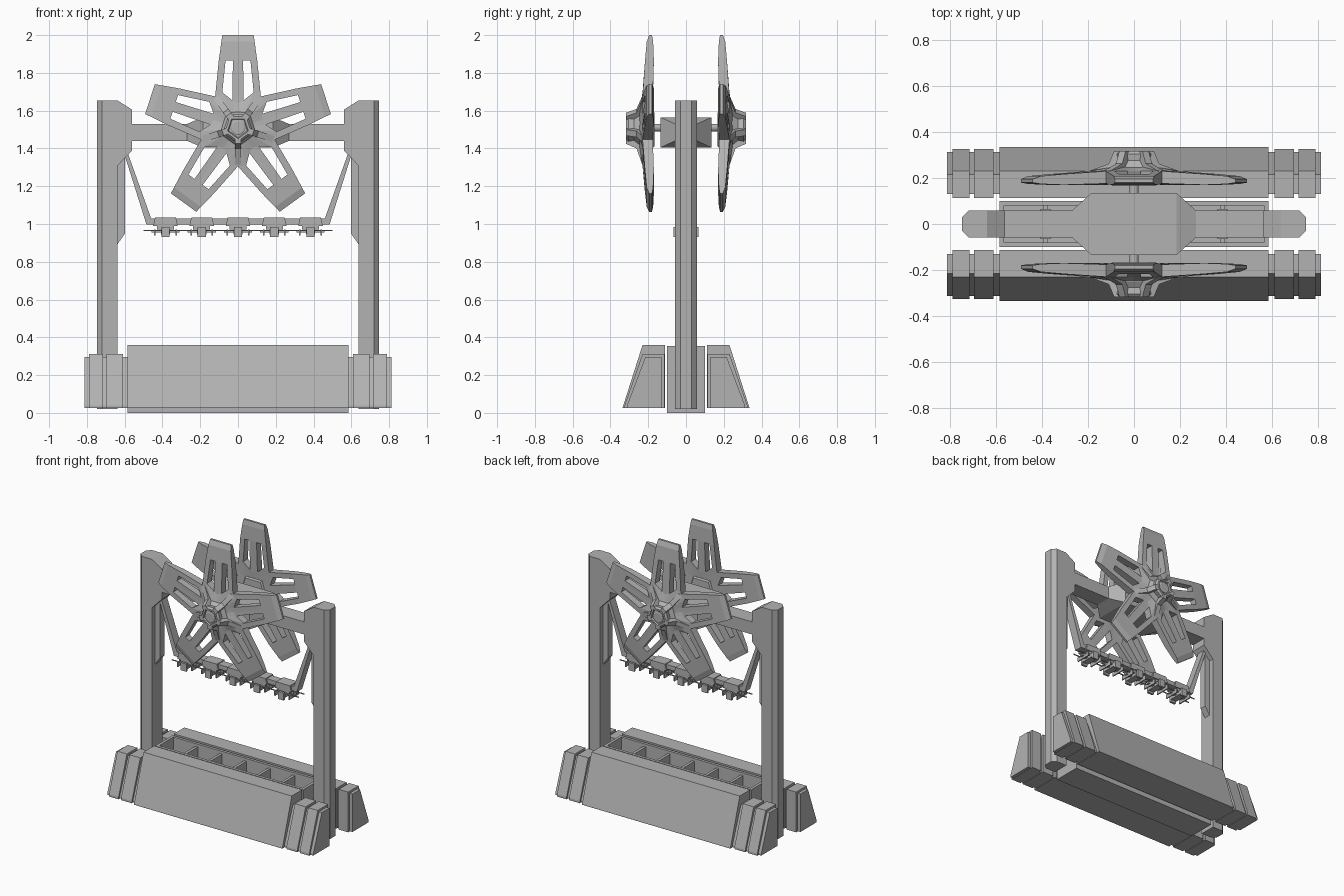
import bpy, bmesh
from math import sin, cos, pi
from mathutils import Matrix, Vector

if "Cube" in bpy.data.objects:
    bpy.data.objects.remove(bpy.data.objects["Cube"])

GREY = bpy.data.materials.new("dark_grey")
GREY.diffuse_color = (.45, .45, .45, 1)
GREY.use_nodes = True
GREY.node_tree.nodes["Principled BSDF"].inputs["Base Color"].default_value = GREY.diffuse_color


def finish(name, bm, mirror=""):
    bmesh.ops.recalc_face_normals(bm, faces=bm.faces)
    me = bpy.data.meshes.new(name)
    bm.to_mesh(me)
    bm.free()
    me.materials.append(GREY)
    ob = bpy.data.objects.new(name, me)
    bpy.context.collection.objects.link(ob)
    if mirror:
        m = ob.modifiers.new("Mirror", 'MIRROR')
        m.use_axis = ('X' in mirror, 'Y' in mirror, False)
        m.use_mirror_merge = False
    return ob


def loft(bm, rings):
    vs = [[bm.verts.new(p) for p in r] for r in rings]
    n = len(vs[0])
    for a, b in zip(vs, vs[1:]):
        for i in range(n):
            bm.faces.new((a[i], a[(i + 1) % n], b[(i + 1) % n], b[i]))
    bm.faces.new(vs[0])
    bm.faces.new(vs[-1])
    return [v for r in vs for v in r]


def box(bm, x0, x1, y0, y1, z0, z1):
    return loft(bm, [[(x0, y0, z), (x1, y0, z), (x1, y1, z), (x0, y1, z)] for z in (z0, z1)])


def prism_y(bm, pts, y0, y1):
    return loft(bm, [[(x, y, z) for x, z in pts] for y in (y0, y1)])


def prism_x(bm, pts, x0, x1):
    return loft(bm, [[(x, y, z) for y, z in pts] for x in (x0, x1)])


# Sloped armour shields, front and back
bm = bmesh.new()
prism_x(bm, [(-.335, .025), (-.335, .03), (-.23, .36), (-.112, .36), (-.112, .025)], -.585, .585)
finish("base_shield", bm, "Y")

# Ribbed end blocks of the shields
bm = bmesh.new()
prism_x(bm, [(-.312, .027), (-.312, .04), (-.215, .297), (-.13, .297), (-.13, .027)], .585, .812)
for a, b in ((.61, .695), (.715, .79)):
    prism_x(bm, [(-.325, .025), (-.325, .04), (-.23, .312), (-.113, .312), (-.113, .025)], a, b)
finish("ribbed_end_block", bm, "XY")

# Central trough with six compartments
bm = bmesh.new()
box(bm, -.585, .585, -.1, .1, 0, .25)
for s in (-1, 1):
    y = sorted((s * .1, s * .08))
    box(bm, -.585, .585, y[0], y[1], .25, .355)
for i in range(7):
    x = -.575 + i * 1.15 / 6
    h = .355 if i in (0, 6) else .335
    box(bm, x - .01, x + .01, -.08, .08, .25, h)
finish("trough", bm)

# Posts with a bracket head and chamfered outer edges
bm = bmesh.new()
prism_y(bm, [(.747, .02), (.747, 1.655), (.64, 1.655), (.56, 1.605), (.56, 1.39),
             (.637, 1.31), (.637, .02)], -.058, .058)
es = [e for e in bm.edges if all(v.co.x > .74 for v in e.verts)
      and abs(e.verts[0].co.z - e.verts[1].co.z) > 1]
bmesh.ops.bevel(bm, geom=es, offset=.028, segments=1, affect='EDGES')
finish("post", bm, "X")

# Inner post plates
bm = bmesh.new()
prism_y(bm, [(.64, 1.32), (.598, 1.36), (.598, .95), (.64, .89)], -.024, .024)
finish("post_plate", bm, "X")

# Crossbeam that swells into a motor block
bm = bmesh.new()
loft(bm, [[(x, -y, z0), (x, y, z0), (x, y, z1), (x, -y, z1)] for x, y, z0, z1 in
          ((-.58, .058, 1.44, 1.53), (-.27, .058, 1.44, 1.53), (-.185, .135, 1.405, 1.565),
           (.185, .135, 1.405, 1.565), (.27, .058, 1.44, 1.53), (.58, .058, 1.44, 1.53))])
finish("crossbeam", bm)

# Hanger: slanted arms and lower bar
bm = bmesh.new()
prism_y(bm, [(-.605, 1.38), (-.585, 1.38), (-.46, 1.03), (.46, 1.03), (.585, 1.38), (.605, 1.38),
             (.485, .998), (-.485, .998)], -.03, .03)
finish("hanger_frame", bm)

# Clamps below the hanger
bm = bmesh.new()
for i in range(5):
    c = (i - 2) * .192
    prism_y(bm, [(c - .065, .99), (c - .055, 1.035), (c + .055, 1.035), (c + .065, .99)], -.042, .042)
    box(bm, c - .045, c + .045, -.035, .035, .972, .99)
    box(bm, c - .024, c + .024, -.05, .05, .945, .972)
    for s in (-1, 1):
        y = sorted((s * .05, s * .066))
        box(bm, c - .022, c + .022, y[0], y[1], .93, .985)
        a, b = sorted((c + s * .052, c + s * .06))
        box(bm, a, b, -.055, .055, .94, .972)
        a, b = sorted((c + s * .024, c + s * .075))
        box(bm, a, b, -.01, .01, .955, .968)
finish("clamp_row", bm)

# Thin wires through the clamps
bm = bmesh.new()
for y in (-.03, .03):
    box(bm, -.5, .5, y - .003, y + .003, .962, .968)
finish("wire", bm)

# Five-bladed fans
CZ = 1.51
# columns across half a blade, rows from tip to hub: (offset, radius)
ROWS = [[(0, .49), (.027, .49), (.055, .49), (.083, .49)],
        [(0, .455), (.027, .455), (.058, .455), (.088, .455)],
        [(0, .355), (.027, .355), (.066, .355), (.102, .355)],
        [(0, .13), (.03, .145), (.083, .187), (.12, .166)],
        [(0, .065), (.014, .065), (.032, .065), (.047, .065)]]
FRONT = (-.195, -.208, -.217, -.23, -.25)
BACK = (-.18, -.174, -.17, -.176, -.18)

bm = bmesh.new()
for k in range(5):
    rot = Matrix.Rotation(k * 2 * pi / 5, 4, 'Y')
    for s in (-1, 1):
        g = [[bm.verts.new(rot @ Vector((s * u, FRONT[j], r))) for u, r in row]
             for j, row in enumerate(ROWS)]
        for j in range(4):
            for i in range(3):
                if (j, i) != (2, 1):        # open slot
                    bm.faces.new((g[j][i], g[j][i + 1], g[j + 1][i + 1], g[j + 1][i]))
bmesh.ops.remove_doubles(bm, verts=bm.verts, dist=.001)
bmesh.ops.recalc_face_normals(bm, faces=bm.faces)
res = bmesh.ops.extrude_face_region(bm, geom=bm.faces[:], use_keep_orig=True)
for v in [e for e in res['geom'] if isinstance(e, bmesh.types.BMVert)]:
    j = min(range(5), key=lambda n: abs(FRONT[n] - v.co.y))
    v.co.y = BACK[j]
bmesh.ops.translate(bm, verts=bm.verts, vec=(0, 0, CZ))
finish("fan_blades", bm, "Y")

# Raised ribs around the hub, between blades
bm = bmesh.new()
for k in range(5):
    rot = Matrix.Translation((0, 0, CZ)) @ Matrix.Rotation((k + .5) * 2 * pi / 5, 4, 'Y')
    prof = [(.195, -.2), (.195, -.232), (.11, -.262), (.085, -.318), (.06, -.318), (.06, -.2)]
    vs = prism_x(bm, [(y, r) for r, y in prof], -.017, .017)
    bmesh.ops.transform(bm, matrix=rot, verts=vs)
finish("fan_rib", bm, "Y")


def hub(bm, rings, n, off=0):
    loft(bm, [[(r * sin(off + 2 * pi * i / n), y, CZ + r * cos(off + 2 * pi * i / n))
               for i in range(n)] for r, y in rings])


# Five-sided hub, round boss and axle
bm = bmesh.new()
hub(bm, [(.1, -.168), (.11, -.178), (.11, -.2), (.1, -.25), (.08, -.275), (.085, -.305),
         (.072, -.318), (.058, -.318), (.052, -.31)], 5, pi / 5)
finish("fan_hub", bm, "Y")
bm = bmesh.new()
hub(bm, [(.04, -.29), (.04, -.314), (.034, -.318)], 12)
hub(bm, [(.02, -.18), (.02, -.13)], 12)
finish("fan_boss_and_axle", bm, "Y")
